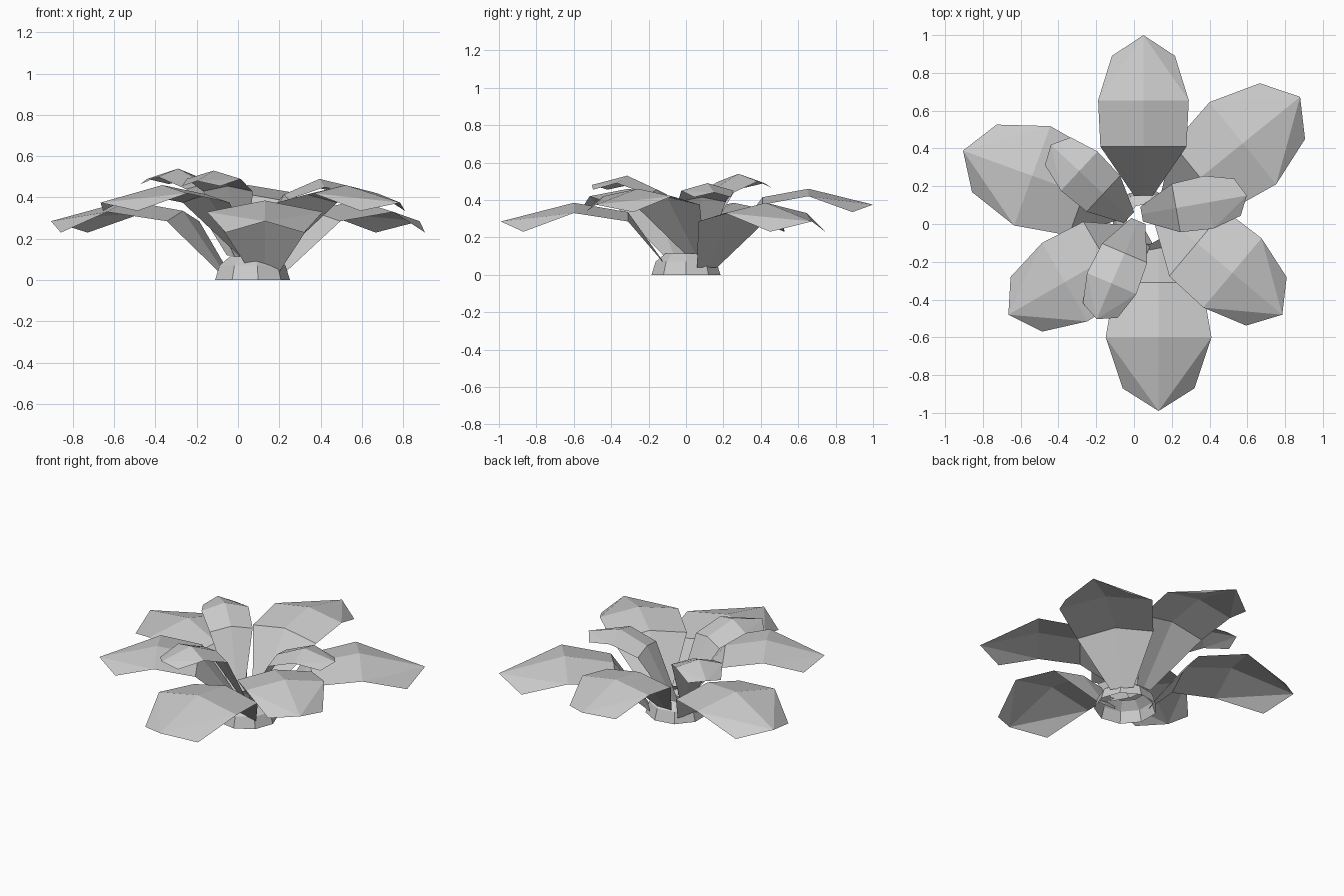
import bpy, math
from mathutils import Matrix, Vector

if "Cube" in bpy.data.objects:
    bpy.data.objects.remove(bpy.data.objects["Cube"])


def make_mesh(name, verts, faces):
    mesh = bpy.data.meshes.new(name)
    mesh.from_pydata(verts, [], faces)
    obj = bpy.data.objects.new(name, mesh)
    bpy.context.collection.objects.link(obj)
    return obj


def leaf(name, rows, side, tip, origin, angle):
    """rows: (distance, half width, centre z, edge z); side: (distance, half width, z)."""
    verts, faces = [], []
    for d, w, zc, ze in rows:
        verts += [(d, w, ze), (d, 0, zc), (d, -w, ze)]
    for i in range(len(rows) - 1):
        a = 3 * i
        faces += [(a, a + 1, a + 4, a + 3), (a + 1, a + 2, a + 5, a + 4)]
    # pointed end fan, folded along the midrib
    b = 3 * (len(rows) - 1)
    n = len(verts)
    d, w, z = side
    verts += [(d, w, z), (tip[0], 0, tip[1]), (d, -w, z)]
    faces += [(b, b + 1, n + 1), (b, n + 1, n), (b + 1, b + 2, n + 1), (b + 2, n + 2, n + 1)]
    m = Matrix.Translation(origin) @ Matrix.Rotation(math.radians(angle), 4, 'Z')
    return make_mesh(name, [m @ Vector(v) for v in verts], [f[::-1] for f in faces])


# low outer leaves
low = [(0.10, 0.07, 0.04, 0.04), (0.31, 0.23, 0.335, 0.285), (0.60, 0.28, 0.385, 0.33)]
for i, (x, y, a) in enumerate([(0.13, 0, 270), (0.11, 0.05, 39), (0.025, 0.05, 160)]):
    leaf(f"low_leaf_{i+1}", low, (0.87, 0.19, 0.23), (0.99, 0.285), (x, y, 0), a)

# middle leaves
mid = [(0.0, 0.05, 0.08, 0.08), (0.26, 0.228, 0.415, 0.375), (0.505, 0.24, 0.46, 0.42)]
for i, (x, y, a) in enumerate([(0.05, 0.15, 90), (0.071, -0.055, 210), (0.134, 0.066, 320)]):
    leaf(f"middle_leaf_{i+1}", mid, (0.74, 0.167, 0.335), (0.85, 0.375), (x, y, 0), a)

# small top leaves, placed by the middle of their widest row
top = [(-0.36, 0.04, -0.42, -0.42), (-0.175, 0.13, -0.075, -0.10), (0, 0.142, 0, -0.04)]
for i, (x, y, z, a) in enumerate([(-0.29, 0.28, 0.54, 137), (0.395, 0.115, 0.49, 10),
                                  (-0.118, -0.315, 0.53, 247)]):
    leaf(f"top_leaf_{i+1}", top, (0.155, 0.1, -0.075), (0.205, -0.05), (x, y, z), a)

# hollow faceted base
N = 9
rings = [(0.187, 0.0), (0.165, 0.07), (0.11, 0.115)]
verts = [(0.065 + r * math.cos(2 * math.pi * k / N), r * math.sin(2 * math.pi * k / N), z)
         for r, z in rings for k in range(N)]
faces = [(j * N + k, j * N + (k + 1) % N, (j + 1) * N + (k + 1) % N, (j + 1) * N + k)
         for j in range(len(rings) - 1) for k in range(N)]
make_mesh("base_collar", verts, faces)
